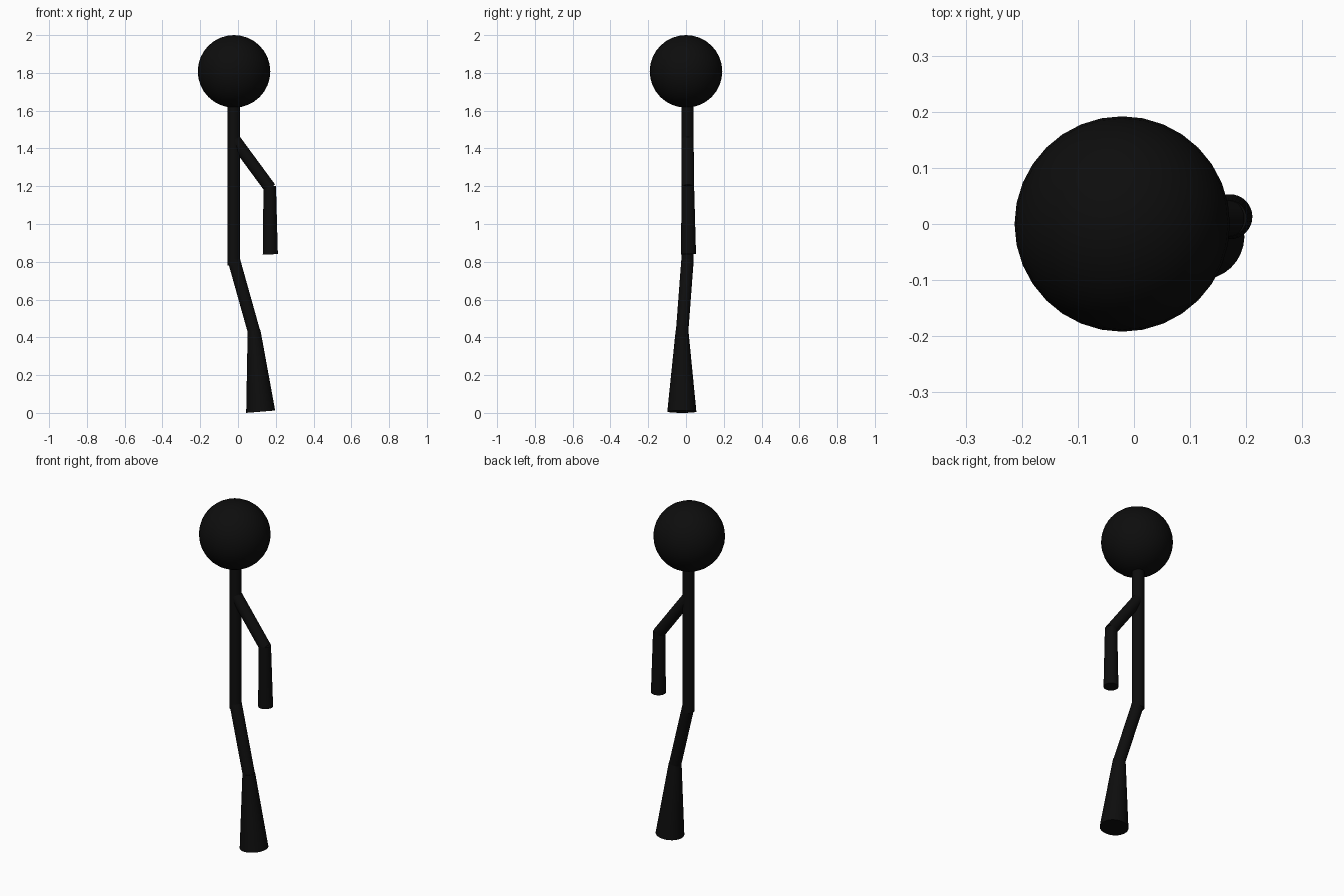
import bpy
from mathutils import Vector

if "Cube" in bpy.data.objects:
    bpy.data.objects.remove(bpy.data.objects["Cube"])

# One near-black colour for the whole figure
black = bpy.data.materials.new("black")
black.diffuse_color = (0.004, 0.004, 0.004, 1)
black.use_nodes = True
black.node_tree.nodes["Principled BSDF"].inputs["Base Color"].default_value = black.diffuse_color


def finish(name):
    obj = bpy.context.object
    obj.name = name
    obj.data.materials.append(black)
    bpy.ops.object.shade_smooth_by_angle(angle=0.6)
    return obj


def limb(name, top, bottom, r_top, r_bottom):
    """Capped tapered tube between two points."""
    top, bottom = Vector(top), Vector(bottom)
    axis = top - bottom
    bpy.ops.mesh.primitive_cone_add(
        vertices=32, radius1=r_bottom, radius2=r_top, depth=axis.length,
        location=(top + bottom) / 2,
        rotation=axis.to_track_quat('Z', 'Y').to_euler())
    return finish(name)


# Head
bpy.ops.mesh.primitive_uv_sphere_add(segments=32, ring_count=16, radius=0.192,
                                     location=(-0.021, 0.0, 1.808))
finish("head")

# Torso and neck
limb("torso", (-0.022, 0.008, 1.66), (-0.022, 0.008, 0.78), 0.033, 0.033)

# Single arm
limb("upper_arm", (-0.022, 0.008, 1.451), (0.170, 0.010, 1.190), 0.0325, 0.0325)
limb("forearm", (0.168, 0.010, 1.20), (0.171, 0.013, 0.840), 0.033, 0.040)

# Single leg, flaring towards the foot
limb("thigh", (-0.022, 0.008, 0.81), (0.086, -0.021, 0.425), 0.033, 0.033)
limb("lower_leg", (0.085, -0.021, 0.435), (0.120, -0.022, 0.0065), 0.034, 0.077)
